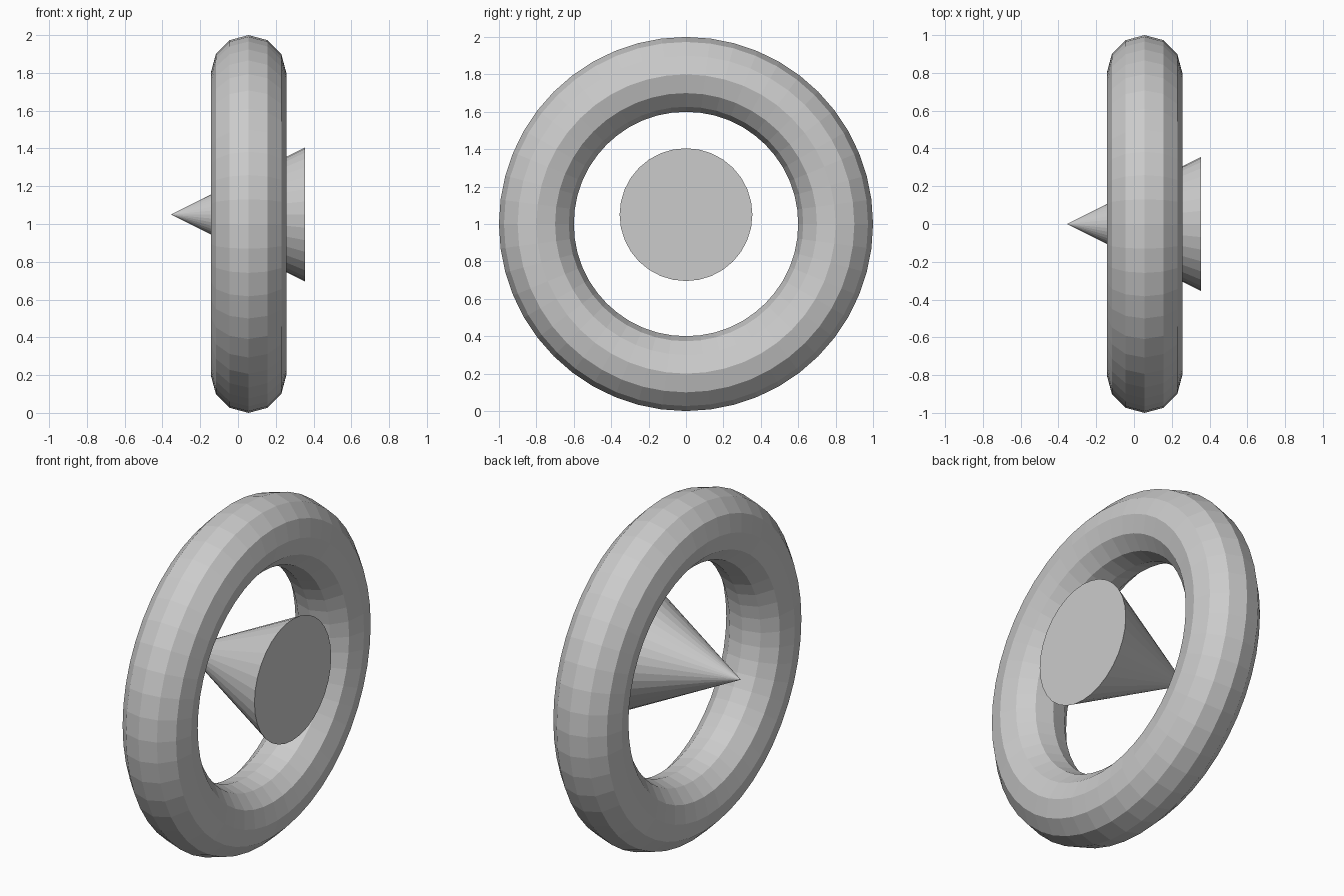
import bpy
from math import radians

if "Cube" in bpy.data.objects:
    bpy.data.objects.remove(bpy.data.objects["Cube"])

# Upright ring, axis along x, flat faceted
bpy.ops.mesh.primitive_torus_add(
    major_segments=48, minor_segments=12, major_radius=0.8, minor_radius=0.2,
    location=(0.056, 0, 1), rotation=(0, radians(90), 0))
ring = bpy.context.object
ring.name = "ring"
for p in ring.data.polygons:
    p.use_smooth = False

# Cone through the ring, point towards -x
bpy.ops.mesh.primitive_cone_add(
    vertices=32, radius1=0.355, radius2=0, depth=0.71,
    location=(0, 0, 1.05), rotation=(0, radians(-90), 0))
bpy.context.object.name = "cone"
